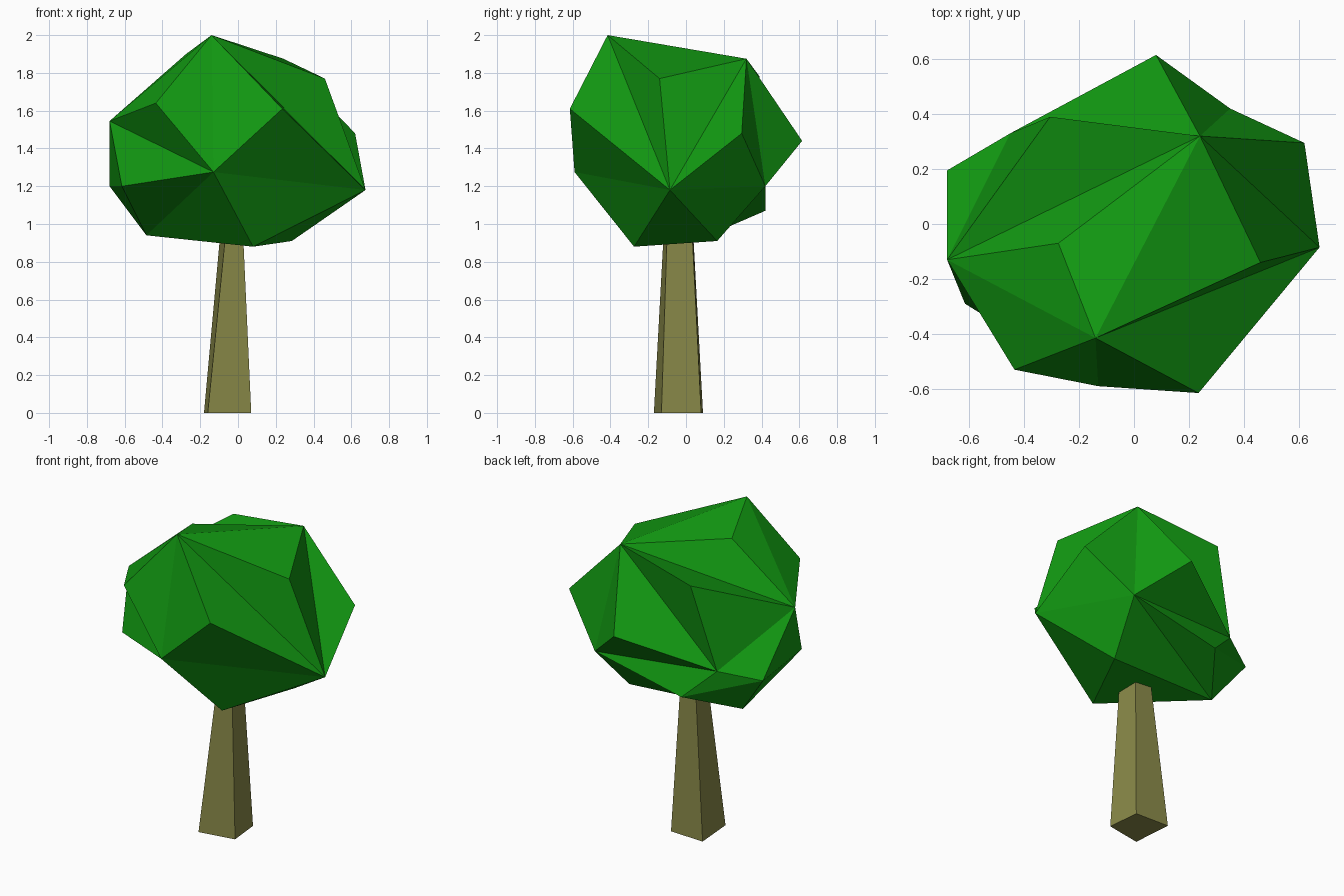
import bpy
import bmesh

if "Cube" in bpy.data.objects:
    bpy.data.objects.remove(bpy.data.objects["Cube"])


def make_object(name, bm, color):
    bmesh.ops.recalc_face_normals(bm, faces=bm.faces)
    mesh = bpy.data.meshes.new(name)
    bm.to_mesh(mesh)
    bm.free()
    mat = bpy.data.materials.new(name + "_material")
    mat.diffuse_color = color
    mat.use_nodes = True
    mat.node_tree.nodes["Principled BSDF"].inputs["Base Color"].default_value = mat.diffuse_color
    mesh.materials.append(mat)
    obj = bpy.data.objects.new(name, mesh)
    bpy.context.collection.objects.link(obj)
    return obj


# Trunk: four-sided tapered post, running up into the crown
bm = bmesh.new()
bottom = [bm.verts.new((x, y, 0)) for x, y in
          ((-.16, -.17), (.07, -.13), (.05, .08), (-.18, .09))]
top = [bm.verts.new((x, y, 1.1)) for x, y in
       ((-.05, -.11), (.02, -.095), (.01, .025), (-.08, .03))]
bm.faces.new(bottom[::-1])
bm.faces.new(top)
for i in range(4):
    j = (i + 1) % 4
    bm.faces.new((bottom[i], bottom[j], top[j], top[i]))
make_object("trunk", bm, (.25, .25, .065, 1))

# Crown: irregular faceted ball, its corners lettered from the top down
corners = {
    "A": (-.14, -.415, 2.0), "B": (.24, .32, 1.875), "C": (.46, -.14, 1.77),
    "D": (-.275, -.07, 1.9), "E": (-.68, -.13, 1.545), "F": (-.435, -.53, 1.64),
    "G": (.235, -.615, 1.61), "H": (.62, .295, 1.48), "I": (.08, .615, 1.44),
    "J": (-.13, -.59, 1.275), "K": (.675, -.085, 1.18), "L": (-.68, .195, 1.2),
    "M": (-.615, -.29, 1.2), "N": (-.305, .39, 1.78), "O": (.35, .42, 1.2),
    "P": (-.485, .12, .94), "Q": (.08, -.275, .88), "R": (.285, .165, .91),
    "S": (-.26, .42, 1.07), "T": (-.45, .33, 1.25),
}
# Each fan is a hub corner followed by the ring of corners around it
fans = ("AFJGKCBDEF", "JFEMPQKG", "BCKHOITNED", "OHKRPSTI", "LETSPME", "NTE", "QKRP")

bm = bmesh.new()
vert = {key: bm.verts.new(co) for key, co in corners.items()}
for hub, *ring in fans:
    for a, b in zip(ring, ring[1:]):
        bm.faces.new((vert[hub], vert[a], vert[b]))
make_object("crown", bm, (.006, .32, .006, 1))
